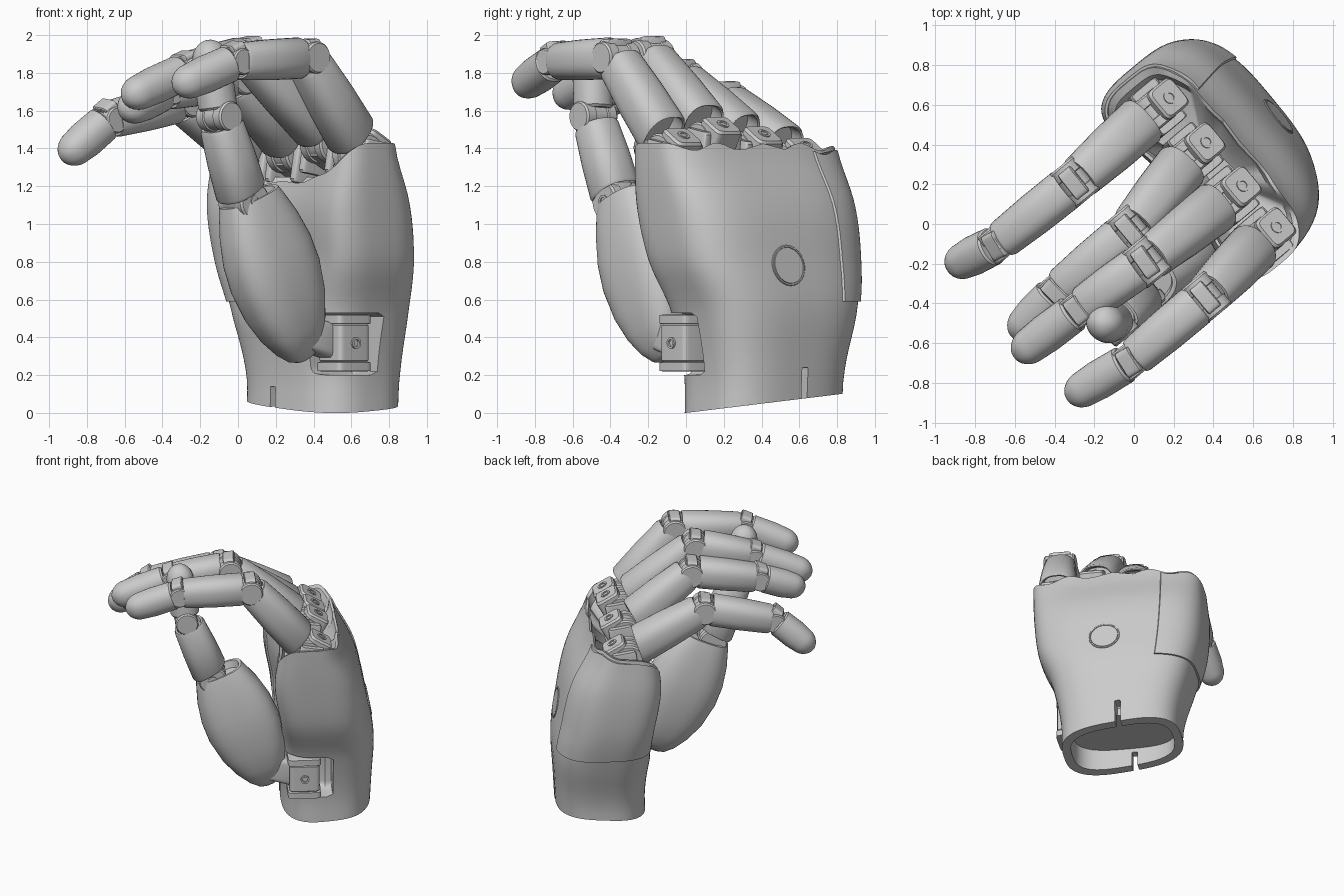
import bpy, bmesh
from math import sin, cos, pi, copysign
from mathutils import Vector

if "Cube" in bpy.data.objects:
    bpy.data.objects.remove(bpy.data.objects["Cube"])

# Hand frame: a runs across the knuckles (towards the index), f is the palm-facing direction
U = Vector((.64, -.77, 0))
F = Vector((-.77, -.64, 0))
Z = Vector((0, 0, 1))


def W(a, f, z):
    return U * a + F * f + Z * z


def sup(t, n):
    c, s = cos(t), sin(t)
    return copysign(abs(c) ** (2 / n), c), copysign(abs(s) ** (2 / n), s)


def loft(name, rings, closed=True, caps=True):
    bm = bmesh.new()
    vr = [[bm.verts.new(p) for p in r] for r in rings]
    m = len(vr[0])
    for r, q in zip(vr, vr[1:]):
        for i in range(m if closed else m - 1):
            j = (i + 1) % m
            bm.faces.new((r[i], r[j], q[j], q[i]))
    if caps:
        bm.faces.new(vr[0])
        bm.faces.new(vr[-1])
    bmesh.ops.recalc_face_normals(bm, faces=bm.faces)
    me = bpy.data.meshes.new(name)
    bm.to_mesh(me)
    bm.free()
    ob = bpy.data.objects.new(name, me)
    bpy.context.collection.objects.link(ob)
    return ob


def tube(name, p0, p1, stations, n=2, side=U, seg=32, skew=0):
    """Superellipse sections (t, side radius, height radius) along p0-p1."""
    p0, p1 = Vector(p0), Vector(p1)
    d = p1 - p0
    dn = d.normalized()
    s = (side - dn * side.dot(dn)).normalized()
    h = dn.cross(s)
    rings = []
    for t, rs, rh in stations:
        ring = []
        for k in range(seg):
            x, y = sup(2 * pi * k / seg, n)
            ring.append(p0 + d * t + s * (rs * x) + h * (rh * y) + dn * (skew * y * (1 - t)))
        rings.append(ring)
    return loft(name, rings)


def block(name, c, axis, length, rs, rh, n=6, side=U):
    c, ax = Vector(c), Vector(axis).normalized() * length / 2
    k = .88
    return tube(name, c - ax, c + ax, [(0, rs * k, rh * k), (.06, rs, rh), (.94, rs, rh), (1, rs * k, rh * k)], n, side)


def bolt(name, c, axis, r=.03):
    ax = Vector(axis).normalized() * .03
    side = U if abs(ax.normalized().dot(U)) < .9 else Z
    tube(name, Vector(c) - ax, Vector(c) + ax * .2,
         [(0, r, r), (1, r, r), (1, r * .6, r * .6), (.6, r * .6, r * .6)], 2, side, 20)


# Palm shell: sections as z, centre a, half width, centre f, half depth
PALM = [(0, -.03, .42, -.605, .31), (.22, -.03, .425, -.61, .315), (.55, -.04, .50, -.595, .345),
        (.8, -.015, .575, -.54, .36), (1.1, .003, .60, -.485, .345), (1.42, .03, .595, -.435, .24)]


def section(z):
    z = min(max(z, 0), 1.4199)
    i = max(k for k in range(len(PALM) - 1) if PALM[k][0] <= z)
    P = [PALM[max(i - 1, 0)], PALM[i], PALM[i + 1], PALM[min(i + 2, len(PALM) - 1)]]
    x = (z - P[1][0]) / (P[2][0] - P[1][0])
    return [b + .5 * x * (c - a + x * (2 * a - 5 * b + 4 * c - d + x * (3 * (b - c) + d - a)))
            for a, b, c, d in zip(*P)][1:]


def palm_pt(t, z, off=0.0, k=1.0):
    ca, A, cf, D = section(z)
    x, y = sup(t, 2.9 + .5 * min(z, 1.4))
    hollow = max(0, y) ** 3 * max(0, 1 - x * x) * max(0, min(1, (z - .5) / .3)) * .13
    return W(ca + (A * k + off) * x, cf + (D * k + off) * y - hollow, z)


def rim(t):
    a = palm_pt(t, 1.4).dot(U)
    scallop = .04 * (.5 + .5 * cos(2 * pi * (a - .2) / .285))
    side = .1 * max(0, -cos(t)) * (.5 + .5 * sin(t))
    return 1.43 - .2 * max(0, sin(t)) ** 2 - side - scallop * (1 if sin(t) < .4 else .4)


SEG, ROWS = 80, 22
angles = [2 * pi * i / SEG for i in range(SEG)]


def cuff(t, z):
    return max(z, .122 * palm_pt(t, 0).y)


rings = []
for r in range(ROWS + 1):
    rings.append([palm_pt(t, cuff(t, 0) + (rim(t) - cuff(t, 0)) * r / ROWS) for t in angles])
for k, top in ((.93, 0), (.88, .06), (.5, None)):
    rings.append([palm_pt(t, rim(t) - .01, k=k) + Z * (1.26 - rim(t) if top is None else -top) for t in angles])
palm = loft("palm_shell", rings)

# Cutters: hollow cuff, key slots, thumb socket open to the front and index side
c0 = W(-.03, -.605, 0)
cutters = [tube("cuff_cutter", c0 - Z * .1, c0 + Z * .17, [(0, .36, .245), (1, .36, .245)], 3, U, 48),
           block("front_slot_cutter", W(-.07, -.31, .06), F, .16, .02, .08, 20),
           block("back_slot_cutter", W(-.05, -.91, .15), F, .16, .02, .09, 20),
           block("socket_cutter", W(.54, -.28, .365), F, .7, .32, .165, 10)]
for c in cutters:
    c.hide_render = True
    m = palm.modifiers.new("cut", 'BOOLEAN')
    m.operation, m.solver, m.object = 'DIFFERENCE', 'EXACT', c
    bpy.context.view_layer.objects.active = palm
    bpy.ops.object.modifier_apply(modifier=m.name)
    bpy.data.objects.remove(c)

# Outer side panel, raised from the shell by a small step
pa = [pi - 1.15 + 2.35 * i / 36 for i in range(37)]
outer = [[palm_pt(t, .59 + (rim(t) - .61) * r / 16, .012) for t in pa] for r in range(17)]
inner = [[palm_pt(t, .59 + (rim(t) - .61) * r / 16, -.02) for t in pa] for r in range(17)]
loft("side_panel", [o + i[::-1] for o, i in zip(outer, inner)])

# Round cover on the back of the hand, almost flush and following its slope
bc = palm_pt(-pi / 2, .78) + U * .065
slope = (palm_pt(-pi / 2, .88) - palm_pt(-pi / 2, .68)).normalized()
nb = slope.cross(U).normalized()
nb = nb if nb.dot(F) < 0 else -nb
tube("back_cover", bc - nb * .04, bc + nb * .006,
     [(0, .11, .11), (.95, .11, .11), (1, .107, .107), (1, .1, .1), (.8, .098, .098), (1, .096, .096)], 2, U, 24)


def joint(name, p, r, w):
    """Hinge pin with inset round end caps."""
    p = Vector(p)
    tube(name, p - U * w, p + U * w, [(0, r * .8, r * .8), (0, r * .9, r * .9), (.05, r, r), (.3, r, r),
                                     (.32, r * .9, r * .9), (.68, r * .9, r * .9), (.7, r, r),
                                     (.95, r, r), (1, r * .9, r * .9), (1, r * .8, r * .8)], 2, Z)


def link(name, p0, p1, r0, r1, g0, g1, skew=0.0):
    """Hollow-ended finger tube between two joints; g0 and g1 are end gaps."""
    L = (Vector(p1) - Vector(p0)).length
    a, b = g0 / L, 1 - g1 / L
    m = (a + b) / 2
    tube(name, p0, p1, [(a + .12, r0 * .75, r0 * .75), (a + .01, r0 * .87, r0 * .87), (a, r0 * .94, r0 * .94),
                        (a + .03, r0, r0), (m, (r0 + r1) / 2 * 1.03, (r0 + r1) / 2 * 1.03),
                        (b - .04, r1, r1), (b, r1 * .92, r1 * .92), (b, r1 * .8, r1 * .8),
                        (b - .06, r1 * .7, r1 * .7)], 2.5, U, 36, skew)


def tip(name, p0, p1, r, gap):
    """Fingertip with a domed end at p1."""
    L = (Vector(p1) - Vector(p0)).length
    a, e = gap / L, r * 1.15 / L
    st = [(a, r * .9, r * .9), (a + .03, r, r), (.5, r * 1.02, r * 1.02)]
    st += [(1 - e + e * sin(q), r * .95 * max(cos(q), .02), r * .95 * max(cos(q), .02))
           for q in [pi / 2 * i / 8 for i in range(9)]]
    tube(name, p0, p1, st, 2.2, U, 36)


# Fingers: knuckle a and z, middle joint, end joint, tip
FINGERS = {
    "index": (.47, 1.41, (.36, -.37, 1.88), (-.02, -.69, 1.86), (-.335, -.88, 1.72)),
    "middle": (.20, 1.47, (.06, -.19, 1.89), (-.28, -.43, 1.81), (-.60, -.67, 1.66)),
    "ring": (-.084, 1.42, (-.02, -.03, 1.77), (-.39, -.34, 1.70), (-.61, -.57, 1.59)),
    "little": (-.375, 1.36, (-.30, .21, 1.65), (-.69, -.10, 1.55), (-.93, -.22, 1.34)),
}
for nm, (a, z, pip, dip, end) in FINGERS.items():
    k = W(a, -.435, z)
    up = (Z * .85 - F * .5).normalized()
    # knuckle: pin, hinge block with bolt, two cheeks
    joint(nm + "_knuckle_pin", k - Z * .04, .11, .09)
    kb = k - F * .05 - Z * .045
    block(nm + "_knuckle_block", kb, up, .24, .088, .085)
    bolt(nm + "_knuckle_bolt", kb + up * .12, up, .034)
    for s in (-1, 1):
        block(nm + "_knuckle_cheek", k + U * s * .105 - Z * .09 - F * .02, Z * .9 - F * .15, .24, .025, .085)
    link(nm + "_proximal", k, pip, .133, .113, .075, .035, .025)
    joint(nm + "_middle_joint", pip, .085, .108)
    link(nm + "_middle", pip, dip, .11, .1, .05, .03)
    joint(nm + "_end_joint", dip, .07, .085)
    tip(nm + "_fingertip", dip, end, .097, .03)
    # hinge tabs across the top of both finger joints
    for q, p, r, nxt in (("middle", pip, .1, dip), ("end", dip, .087, end)):
        d = (Vector(nxt) - Vector(p)).normalized()
        block(f"{nm}_{q}_tab", Vector(p) + Z * .05, d, .08, r * .8, .05)

# Thumb base: socket hinge block, flanges, bolts and arm into the thumb root
tb = W(.36, -.43, .37)
block("thumb_base_block", tb, Z, .21, .095, .105, 8)
for s in (-1, 1):
    block("thumb_base_flange", tb + Z * s * .125, Z, .05, .1, .115, 8)
bolt("thumb_base_bolt", tb + F * .11, F, .028)
bolt("thumb_side_bolt", tb + U * .1, U, .03)
block("thumb_base_arm", W(.32, -.28, .40), F + Z * .3, .34, .075, .09)

# Thumb root: large flattened pod
r0, r1 = W(.30, -.20, .28), W(.28, .17, 1.17)
tube("thumb_root", r0, r1, [(0, .03, .04), (.02, .06, .08), (.08, .1, .13), (.18, .135, .185), (.32, .16, .235),
                            (.5, .175, .262), (.65, .172, .257), (.8, .155, .228), (.93, .135, .185),
                            (.97, .125, .17), (.97, .105, .15), (.92, .09, .13)], 2.7, U, 48)

# Thumb segments
mcp, ip, tt = Vector((.03, -.36, 1.12)), Vector((-.10, -.49, 1.57)), Vector((-.16, -.50, 1.975))
joint("thumb_lower_joint", mcp, .1, .1)
block("thumb_lower_block", mcp - Z * .03, ip - mcp, .24, .075, .09)
bolt("thumb_lower_bolt", mcp + U * .1, U, .034)
link("thumb_proximal", mcp, ip, .128, .112, .05, .05, .02)
joint("thumb_end_joint", ip, .08, .105)
tip("thumb_tip", ip, tt, .1, .04)

# Smooth shading with crisp edges
for ob in bpy.context.scene.objects:
    ob.select_set(True)
bpy.context.view_layer.objects.active = palm
bpy.ops.object.shade_smooth_by_angle(angle=.6)
